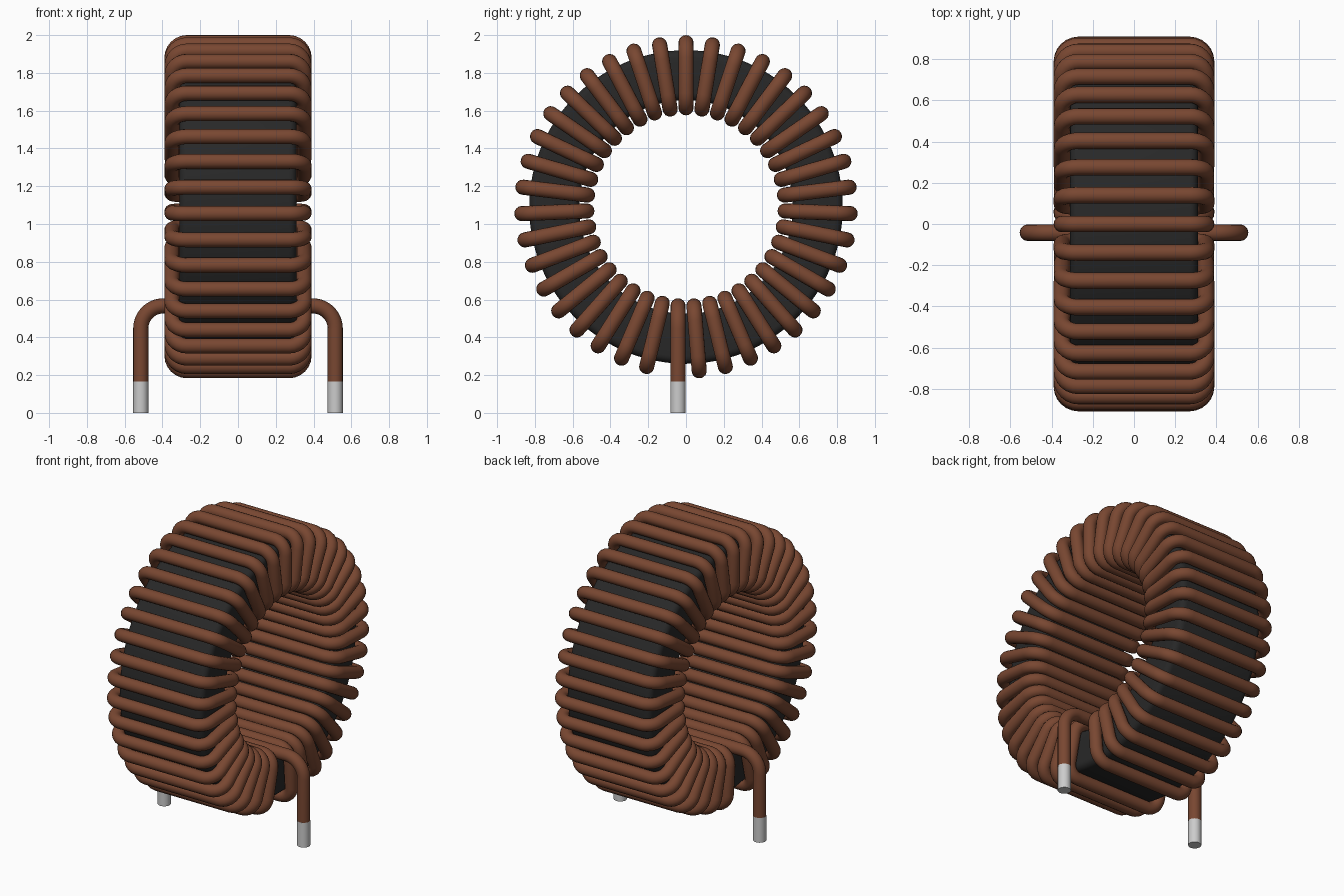
import bpy, math

if "Cube" in bpy.data.objects:
    bpy.data.objects.remove(bpy.data.objects["Cube"])

CZ = 1.09                      # height of the ring axis (runs along x)
SLOTS = 39                     # winding positions round the ring
WIRE = 0.04


def material(name, rgb):
    m = bpy.data.materials.new(name)
    m.diffuse_color = (*rgb, 1)
    m.use_nodes = True
    m.node_tree.nodes["Principled BSDF"].inputs["Base Color"].default_value = m.diffuse_color
    return m


copper = material("copper_enamel", (0.19, 0.063, 0.031))
ferrite = material("dark_ferrite", (0.021, 0.021, 0.021))
tin = material("tinned_metal", (0.6, 0.6, 0.6))


def rounded_rect(hx, r0, r1, rad, n):
    """Closed (x, radius) profile with rounded corners."""
    pts = []
    corners = [(hx - rad, r1 - rad), (-hx + rad, r1 - rad),
               (-hx + rad, r0 + rad), (hx - rad, r0 + rad)]
    for q, (cx, cr) in enumerate(corners):
        for i in range(n + 1):
            a = math.pi / 2 * (q + i / n)
            pts.append((cx + rad * math.cos(a), cr + rad * math.sin(a)))
    return pts


def around(x, r, a):
    return (x, r * math.cos(a), CZ + r * math.sin(a))


def finish(obj, mat):
    obj.data.materials.clear()
    obj.data.materials.append(mat)
    bpy.ops.object.select_all(action='DESELECT')
    obj.select_set(True)
    bpy.context.view_layer.objects.active = obj
    if obj.type == 'CURVE':
        bpy.ops.object.convert(target='MESH')
    bpy.ops.object.shade_smooth_by_angle(angle=math.radians(40))


def tube(name, paths, cyclic, mat):
    cu = bpy.data.curves.new(name, 'CURVE')
    cu.dimensions = '3D'
    cu.bevel_depth = WIRE
    cu.bevel_resolution = 6
    cu.use_fill_caps = True
    for path in paths:
        s = cu.splines.new('POLY')
        s.points.add(len(path) - 1)
        for p, co in zip(s.points, path):
            p.co = (*co, 1)
        s.use_cyclic_u = cyclic
    obj = bpy.data.objects.new(name, cu)
    bpy.context.collection.objects.link(obj)
    finish(obj, mat)


# Toroid core: rounded rectangular section swept round the x axis
prof = rounded_rect(0.31, 0.565, 0.83, 0.04, 5)
N, P = 96, len(prof)
verts = [around(x, r, 2 * math.pi * i / N) for i in range(N) for x, r in prof]
faces = [(i * P + j, i * P + (j + 1) % P,
          (i + 1) % N * P + (j + 1) % P, (i + 1) % N * P + j)
         for i in range(N) for j in range(P)]
mesh = bpy.data.meshes.new("toroid_core")
mesh.from_pydata(verts, [], faces)
core = bpy.data.objects.new("toroid_core", mesh)
bpy.context.collection.objects.link(core)
finish(core, ferrite)

# Winding turns: one slot next to the bottom is left for the leads
loop = rounded_rect(0.35, 0.525, 0.87, 0.08, 6)
step = 2 * math.pi / SLOTS
angles = [math.pi / 2 + k * step for k in range(SLOTS) if k != 19]
lead_angle = math.pi / 2 + 19 * step
tube("winding_turns", [[around(x, r, a) for x, r in loop] for a in angles],
     True, copper)

# Lead wire: through the hole, bent down on both sides
_, ly, lz = around(0, 0.525, lead_angle)
LX, BEND, TIN_TOP = 0.515, 0.12, 0.165
half = [(LX, ly, TIN_TOP)]
for i in range(11):
    a = math.pi / 2 * i / 10
    half.append((LX - BEND + BEND * math.cos(a), ly,
                 lz - BEND + BEND * math.sin(a)))
tube("lead_wire", [half + [(-x, y, z) for x, y, z in reversed(half)]],
     False, copper)

# Tinned lead ends
for side, name in ((-1, "left_tinned_end"), (1, "right_tinned_end")):
    bpy.ops.mesh.primitive_cylinder_add(
        vertices=24, radius=WIRE, depth=TIN_TOP,
        location=(side * LX, ly, TIN_TOP / 2))
    end = bpy.context.object
    end.name = name
    finish(end, tin)
